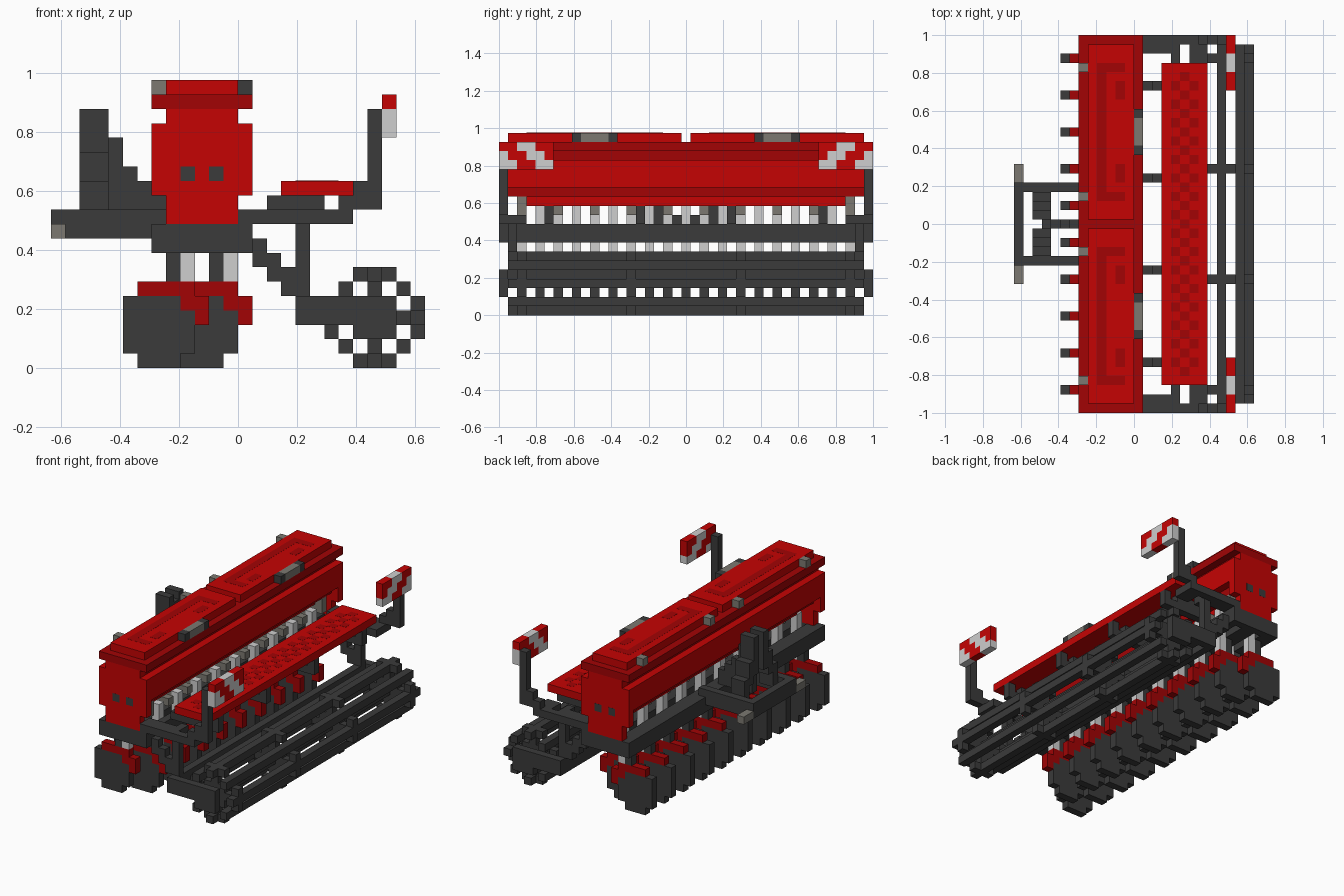
import bpy, bmesh
from mathutils import Vector

if "Cube" in bpy.data.objects:
    bpy.data.objects.remove(bpy.data.objects["Cube"], do_unlink=True)

U = 2 / 41                      # one block
ORIGIN = Vector((13, 20.5, 0))  # centre of the block grid


def material(name, rgb):
    m = bpy.data.materials.new(name)
    m.use_nodes = True
    m.diffuse_color = (*rgb, 1)
    bsdf = m.node_tree.nodes["Principled BSDF"]
    bsdf.inputs["Base Color"].default_value = (*rgb, 1)
    bsdf.inputs["Roughness"].default_value = 0.8
    return m


RED = material("red paint", (0.56, 0.001, 0.001))
DARK_RED = material("dark red paint", (0.36, 0.001, 0.0015))
STEEL = material("dark steel", (0.043, 0.043, 0.043))
LIGHT = material("light grey", (0.62, 0.62, 0.62))
WARM = material("warm grey", (0.2, 0.19, 0.165))


def part(name, mat, boxes, mirror=False):
    """One object from boxes (x0, x1, y0, y1, z0, z1) in block units."""
    bm = bmesh.new()
    if mirror:
        boxes = list(boxes) + [(a, b, 41 - d, 41 - c, e, f) for a, b, c, d, e, f in boxes]
    for x0, x1, y0, y1, z0, z1 in boxes:
        cube = bmesh.ops.create_cube(bm, size=1)["verts"]
        size = Vector((x1 - x0, y1 - y0, z1 - z0))
        mid = Vector((x0 + x1, y0 + y1, z0 + z1)) / 2 - ORIGIN
        for v in cube:
            v.co = (v.co * size + mid) * U
    me = bpy.data.meshes.new(name)
    bm.to_mesh(me)
    bm.free()
    me.materials.append(mat)
    ob = bpy.data.objects.new(name, me)
    bpy.context.collection.objects.link(ob)
    return ob


# Seed hopper
part("hopper_body", RED, [(7, 14, 0, 41, 14, 17), (9, 12, 3, 38, 12, 13)])
part("hopper_recess", DARK_RED, [(8, 13, 1, 40, 17, 18), (8, 13, 1, 40, 13, 14)])
part("hopper_end_panel", RED, [(8, 13, 0, 1, 17, 18), (7, 14, 0, 1, 12, 14), (8, 13, 0, 1, 10, 12)], True)
part("hopper_end_bolt", STEEL, [(i, i + 1, -0.015, 0.1, 13, 14) for i in (9, 11)], True)
part("hopper_rim", DARK_RED, [(7, 14, 0, 41, 18, 19)])
part("hopper_lid", RED, [(8, 13, 1, 20, 19, 20)], True)
TOP = (19.95, 20.015)
part("lid_groove", DARK_RED, [(9, 10, 3, 18, *TOP), (10, 12, 3, 4, *TOP), (10, 12, 17, 18, *TOP),
                              (11, 12, 5, 7, *TOP), (11, 12, 14, 16, *TOP)], True)
part("lid_hinge", WARM, [(7, 8, j, j + 1, 19, 20) for j in (3, 17)], True)
part("lid_handle_grip", WARM, [(13, 14, 9, 12, 19, 20)], True)
part("lid_handle_end", STEEL, [(13, 14, j, j + 1, 19, 20) for j in (8, 12)], True)

# Main frame
part("main_frame", STEEL, [(7, 9, 0, 41, 8, 10), (10, 12, 0, 41, 8, 10), (13, 14, 0, 41, 8, 10),
                           (7, 14, 0, 1, 8, 10), (7, 14, 40, 41, 8, 10)])

# Two staggered rows of disc openers
discs, covers, hoses, struts, meters = [], [], [], [], []
for dx, rows in ((0, range(2, 39, 4)), (3, range(4, 37, 4))):
    for j in rows:
        y = (j, j + 1)
        discs += [(5 + dx, 10 + dx, *y, 1, 4), (5 + dx, 9 + dx, *y, 4, 5), (6 + dx, 9 + dx, *y, 0, 1)]
        covers += [(6 + dx, 10 + dx, *y, 5, 6), (9 + dx, 11 + dx, *y, 4, 5), (10 + dx, 11 + dx, *y, 3, 4)]
        hoses.append((9 + dx, 10 + dx, *y, 6, 12))
        struts.append((8 + dx, 9 + dx, *y, 6, 8))
        meters.append((10 if dx else 11, 12 if dx else 13, *y, 11, 12))
part("opener_disc", STEEL, discs)
part("opener_cover", DARK_RED, covers)
part("seed_hose", LIGHT, hoses)
part("opener_strut", STEEL, struts)
part("seed_meter", WARM, meters)
part("end_meter", WARM, [(12, 13, 2, 3, 11, 13)], True)

# Walkway with tread pattern
part("walkway", RED, [(16, 21, 3, 38, 12, 13)])
part("walkway_tread", DARK_RED,
     [(i, i + 1, j, j + 1, 12.95, 13.015)
      for j in range(4, 37) for i in ((17, 19) if j % 2 else (18,))])
supports = []
for j in (5, 15, 25, 35):
    supports += [(14, 21, j, j + 1, 10, 11), (15, 19, j, j + 1, 11, 12), (20, 21, j, j + 1, 11, 12)]
part("walkway_support", STEEL, supports)
part("end_bracket", STEEL, [(13, 21, 0, 1, 10, 11), (13, 17, 1, 2, 10, 11), (17, 18, 1, 3, 10, 11),
                            (19, 21, 1, 3, 10, 11), (17, 18, 1, 2, 5, 10)], True)

# Warning boards on stepped posts
part("board_post", STEEL, [(20, 22, 0, 1, 11, 12), (21, 23, 0, 1, 12, 13), (22, 23, 0, 1, 11, 18)], True)
stripes = {0: [], 1: []}
for k in (16, 17, 18):
    for j in range(6):
        stripes[((j - (18 - k)) // 2) % 2].append((23, 24, j, j + 1, k, k + 1))
part("board_red_stripe", RED, stripes[0], True)
part("board_white_stripe", LIGHT, stripes[1], True)

# Roller arms, stepping down from the frame
part("roller_arm", STEEL, [(14, 15, 1, 2, 7, 9), (15, 16, 1, 2, 6, 8), (16, 17, 1, 2, 5, 7),
                           (17, 18, 1, 2, 4, 6), (17, 22, 0, 1, 3, 5), (21, 24, 0, 1, 2, 5)], True)
part("roller_crossbar", STEEL, [(17, 18, 1, 40, 3, 5)])

# Cage roller: long bars around an axle, with spoked rings
BARS = ((22, 0), (22, 6), (24, 1), (24, 5), (25, 3), (20, 1), (20, 5), (19, 3), (22, 3))
part("roller_bar", STEEL, [(i, i + 1, 1, 40, k, k + 1) for i, k in BARS])
rings = []
for j in (2, 14, 26, 38):
    y = (j, j + 1)
    rings += [(21, 24, *y, 6, 7), (21, 24, *y, 0, 1), (19, 20, *y, 2, 5), (25, 26, *y, 2, 5),
              (22, 23, *y, 1, 6), (20, 25, *y, 3, 4), (21, 24, *y, 2, 5)]
part("roller_ring", STEEL, rings)

# Hitch: side arms, drawbar and braced tower
part("hitch_arm", STEEL, [(0, 8, 16, 17, 10, 11), (1, 8, 16, 17, 9, 10)], True)
part("drawbar", STEEL, [(0, 1, 16, 25, 9, 11)])
part("drawbar_pin", WARM, [(0, 1, 14, 16, 9, 10)], True)
part("hitch_tower", STEEL, [(2, 4, 19, 20, 13, 18), (2, 4, 18, 19, 12, 15), (2, 4, 17, 18, 10, 13)], True)
part("hitch_brace", STEEL, [(i, i + 1, 20, 21, 11 if i < 7 else 10, top)
                            for i, top in ((3, 17), (4, 16), (5, 14), (6, 13), (7, 12))]
     + [(3, 8, 20, 21, 10, 11)])
